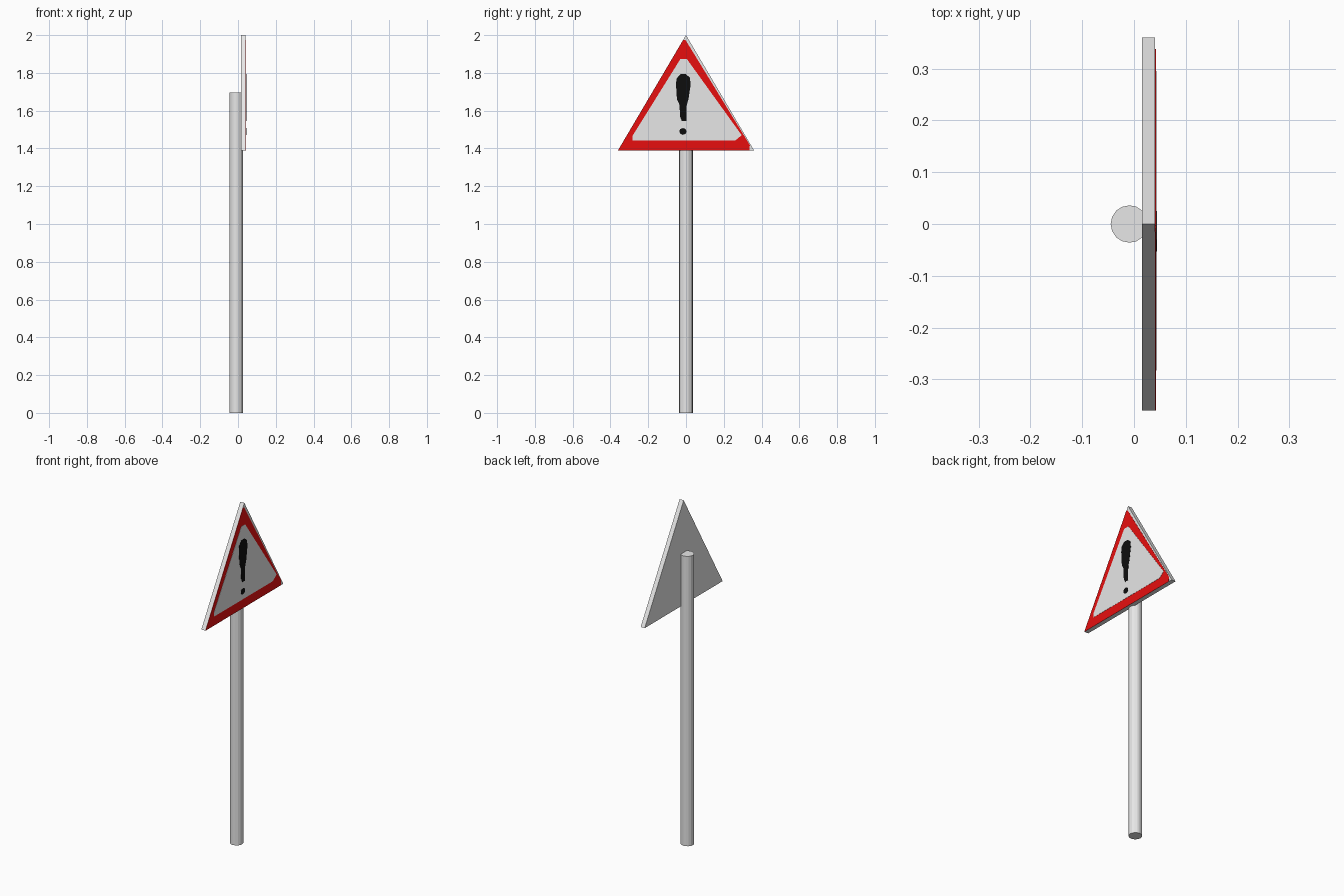
import bpy, bmesh, math

if "Cube" in bpy.data.objects:
    bpy.data.objects.remove(bpy.data.objects["Cube"])


def material(name, rgb):
    m = bpy.data.materials.new(name)
    m.diffuse_color = (*rgb, 1)
    m.use_nodes = True
    m.node_tree.nodes["Principled BSDF"].inputs["Base Color"].default_value = m.diffuse_color
    return m


grey = material("light grey", (0.8, 0.8, 0.8))
red = material("warning red", (0.85, 0.005, 0.005))
black = material("black", (0.004, 0.004, 0.004))


def plate(name, outline, x0, x1, mat):
    """Extrude a (y, z) outline along x from x0 to x1."""
    bm = bmesh.new()
    face = bm.faces.new([bm.verts.new((x0, y, z)) for y, z in outline])
    out = bmesh.ops.extrude_face_region(bm, geom=[face])
    verts = [g for g in out["geom"] if isinstance(g, bmesh.types.BMVert)]
    bmesh.ops.translate(bm, verts=verts, vec=(x1 - x0, 0, 0))
    bmesh.ops.recalc_face_normals(bm, faces=bm.faces)
    mesh = bpy.data.meshes.new(name)
    bm.to_mesh(mesh)
    bm.free()
    mesh.materials.append(mat)
    obj = bpy.data.objects.new(name, mesh)
    bpy.context.collection.objects.link(obj)
    return obj


# Round post behind the sign
bpy.ops.mesh.primitive_cylinder_add(vertices=16, radius=0.036, depth=1.695,
                                    location=(-0.009, 0, 0.8475))
post = bpy.context.object
post.name = "post"
post.data.materials.append(grey)

# Triangular board
plate("sign_board", [(-0.36, 1.39), (0.36, 1.39), (0, 2.0)], 0.015, 0.041, grey)

# Painted layers: red border, pale centre, exclamation mark
plate("red_border", [(-0.36, 1.39), (0.335, 1.39), (0.338, 1.418),
                     (-0.003, 1.975), (-0.015, 1.975)], 0.041, 0.042, red)
plate("pale_centre", [(-0.283, 1.443), (0.262, 1.443), (0.295, 1.47),
                      (0.005, 1.873), (-0.03, 1.873), (-0.283, 1.467)],
      0.042, 0.043, grey)
plate("mark_stroke", [(-0.022, 1.545), (0.003, 1.545), (0.004, 1.63),
                      (0.013, 1.66), (0.025, 1.74), (0.02, 1.775),
                      (0.0, 1.793), (-0.03, 1.793), (-0.05, 1.77),
                      (-0.053, 1.74), (-0.048, 1.66), (-0.034, 1.63),
                      (-0.032, 1.57)], 0.043, 0.044, black)
plate("mark_dot", [(-0.016 + 0.02 * math.cos(i * math.pi / 4),
                    1.49 + 0.018 * math.sin(i * math.pi / 4)) for i in range(8)],
      0.043, 0.044, black)
